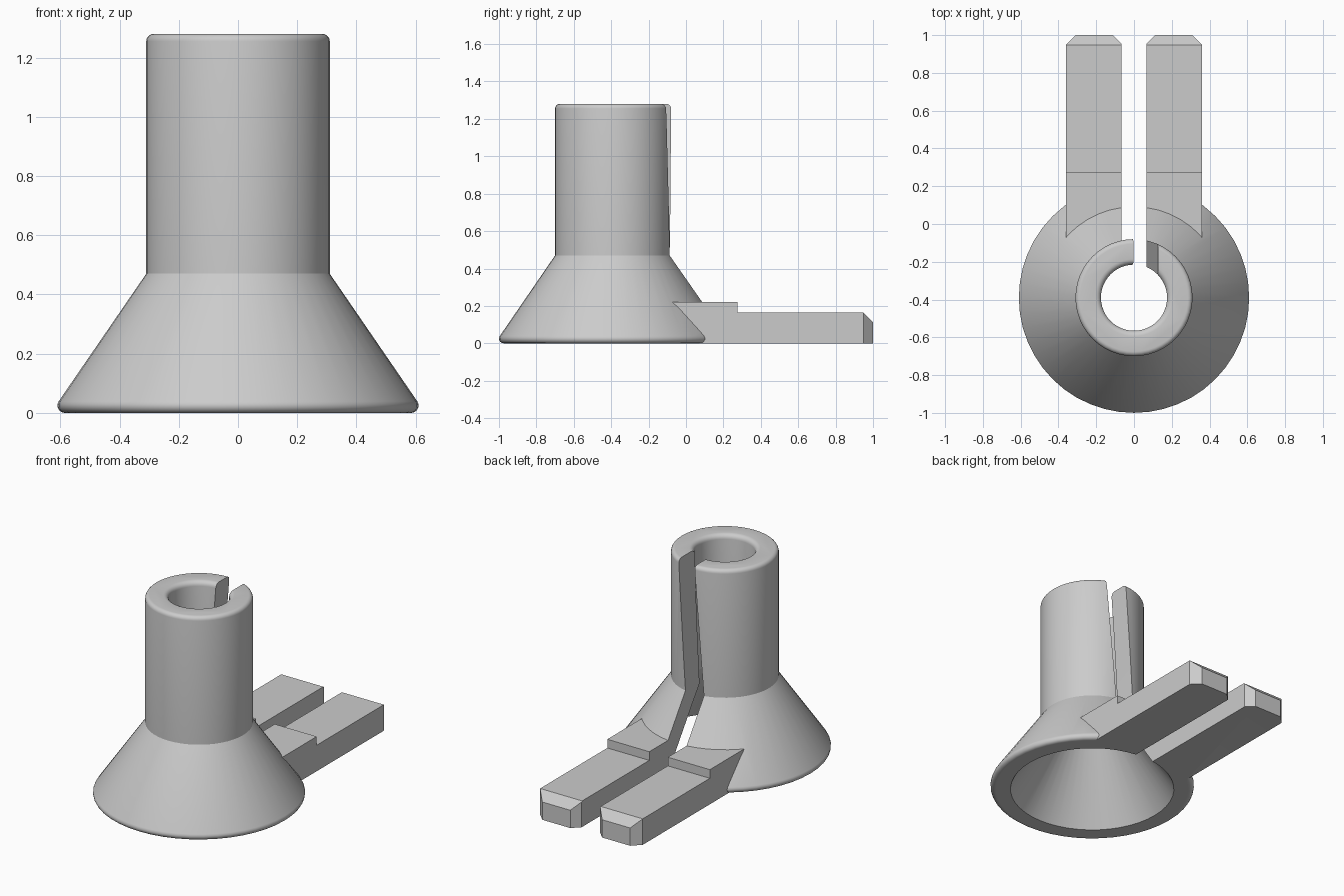
import bpy, bmesh, math
from mathutils import Vector

if "Cube" in bpy.data.objects:
    bpy.data.objects.remove(bpy.data.objects["Cube"])

AXIS_Y = -0.39
SEGMENTS = 48

grey = bpy.data.materials.new("plain grey")
grey.use_nodes = True
colour = (0.6, 0.6, 0.6, 1)
grey.diffuse_color = colour
grey.node_tree.nodes["Principled BSDF"].inputs["Base Color"].default_value = colour


def finish(name, bm):
    bmesh.ops.recalc_face_normals(bm, faces=bm.faces)
    mesh = bpy.data.meshes.new(name)
    bm.to_mesh(mesh)
    bm.free()
    obj = bpy.data.objects.new(name, mesh)
    bpy.context.collection.objects.link(obj)
    mesh.materials.append(grey)
    return obj


def arc(r, z, radius, start, end, steps=5):
    """Rounded profile corner, angles in degrees."""
    angles = [math.radians(start + (end - start) * i / steps) for i in range(steps + 1)]
    return [(r + radius * math.cos(a), z + radius * math.sin(a)) for a in angles]


def lathe(name, profile):
    """Closed solid turned about the funnel axis, capped at both ends."""
    bm = bmesh.new()
    rings = []
    for r, z in profile:
        turn = [2 * math.pi * i / SEGMENTS for i in range(SEGMENTS)]
        rings.append([bm.verts.new((r * math.cos(a), AXIS_Y + r * math.sin(a), z)) for a in turn])
    for low, high in zip(rings, rings[1:]):
        for i in range(SEGMENTS):
            j = (i + 1) % SEGMENTS
            bm.faces.new((low[i], low[j], high[j], high[i]))
    bm.faces.new(rings[0])
    bm.faces.new(rings[-1])
    return finish(name, bm)


def prism(points, offset):
    """Outline of 3D points swept along an offset."""
    bm = bmesh.new()
    face = bm.faces.new([bm.verts.new(p) for p in points])
    swept = bmesh.ops.extrude_face_region(bm, geom=[face])["geom"]
    moved = [v for v in swept if isinstance(v, bmesh.types.BMVert)]
    bmesh.ops.translate(bm, verts=moved, vec=Vector(offset))
    return bm


def make_arm(name, side):
    # Stepped side profile, with chamfers round the free end
    outline = [(-0.25, 0), (1, 0), (1, 0.165), (0.275, 0.165), (0.275, 0.22), (-0.25, 0.22)]
    bm = prism([(side * 0.06, y, z) for y, z in outline], (side * 0.3, 0, 0))
    tip = [e for e in bm.edges
           if all(v.co.y > 0.99 for v in e.verts) and any(v.co.z > 0.1 for v in e.verts)]
    bmesh.ops.bevel(bm, geom=tip, offset=0.052, segments=1, affect='EDGES')
    return finish(name, bm)


def combine(target, tool, operation):
    mod = target.modifiers.new(tool.name, 'BOOLEAN')
    mod.operation = operation
    mod.object = tool
    mod.solver = 'EXACT'
    bpy.context.view_layer.objects.active = target
    bpy.ops.object.modifier_apply(modifier=mod.name)
    bpy.data.objects.remove(tool)


# Flared base and tube
funnel = lathe("slotted_funnel",
               [(0.575, 0)] + arc(0.585, 0.025, 0.025, -90, 35)
               + [(0.31, 0.47)] + arc(0.285, 1.255, 0.025, 0, 90))

# Two parallel arms
for name, side in (("left_arm", 1), ("right_arm", -1)):
    combine(funnel, make_arm(name, side), 'UNION')

# Conical cavity and bore, flared at the rim
cavity = lathe("cavity_cutter",
               [(0.51, -0.03), (0.49, 0), (0.175, 0.46)]
               + arc(0.205, 1.25, 0.03, 180, 90) + [(0.205, 1.35)])
combine(funnel, cavity, 'DIFFERENCE')

# Slot: upright through the base, leaning through the tube
half, lean = 0.065, 0.067
slot_outline = [(-half, -0.1), (half, -0.1), (half, 0.47), (half + lean, 1.35),
                (lean - half, 1.35), (-half, 0.47)]
slot = finish("slot_cutter", prism([(x, AXIS_Y, z) for x, z in slot_outline], (0, 1.6, 0)))
combine(funnel, slot, 'DIFFERENCE')

# Smooth curved walls, crisp corners
bpy.ops.object.select_all(action='DESELECT')
funnel.select_set(True)
bpy.context.view_layer.objects.active = funnel
bpy.ops.object.shade_smooth_by_angle(angle=math.radians(30))
